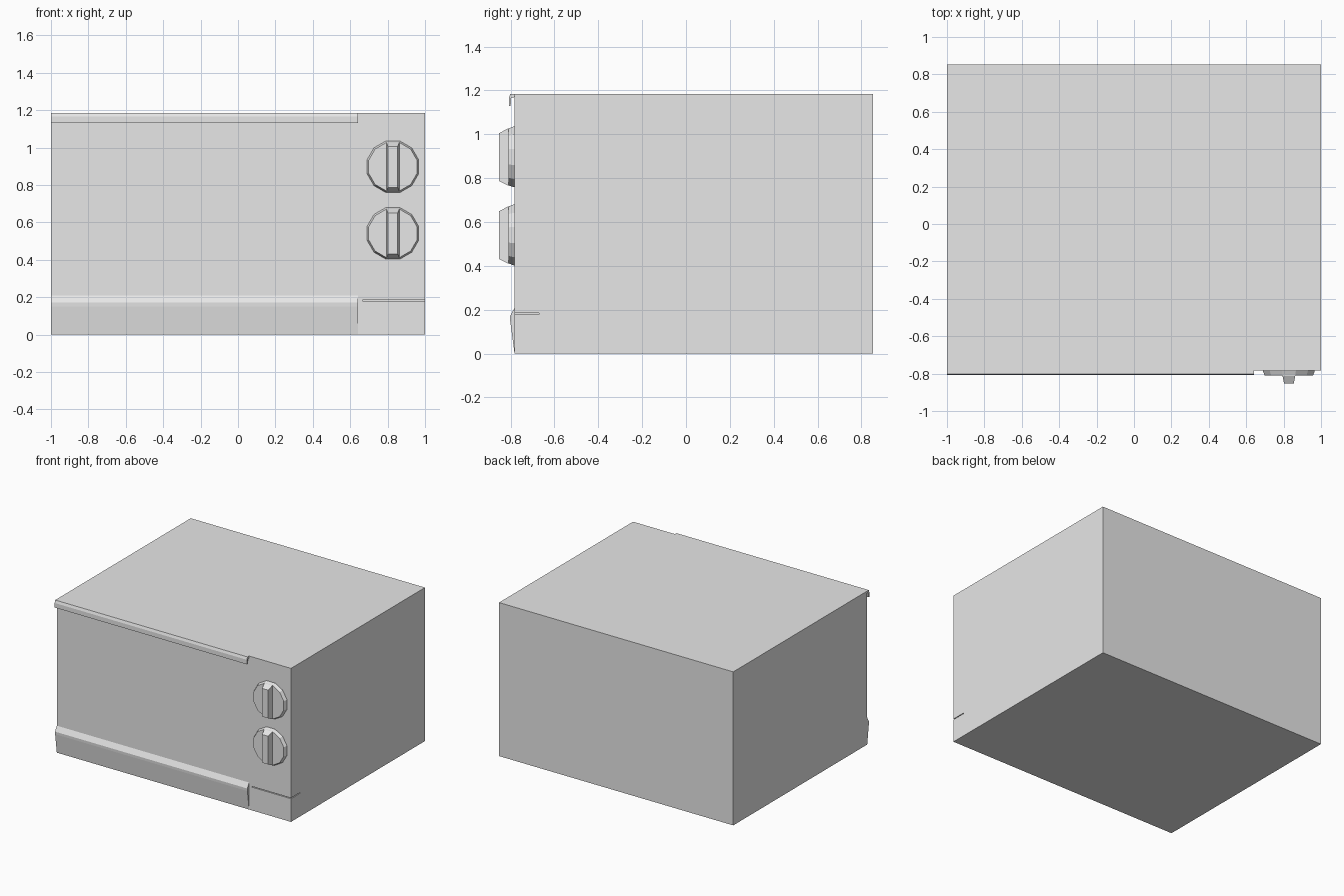
import bpy, bmesh, math

if "Cube" in bpy.data.objects:
    bpy.data.objects.remove(bpy.data.objects["Cube"])

grey = bpy.data.materials.new("light grey")
grey.use_nodes = True
grey.diffuse_color = (0.8, 0.8, 0.8, 1)
grey.node_tree.nodes["Principled BSDF"].inputs["Base Color"].default_value = grey.diffuse_color

FRONT, BACK, TOP = -0.782, 0.852, 1.185
DOOR_EDGE = 0.642


def make(name, bm):
    bmesh.ops.recalc_face_normals(bm, faces=bm.faces)
    mesh = bpy.data.meshes.new(name)
    bm.to_mesh(mesh)
    bm.free()
    mesh.materials.append(grey)
    obj = bpy.data.objects.new(name, mesh)
    bpy.context.collection.objects.link(obj)
    return obj


def loft(name, rings):
    """Join equal closed rings of points and cap both ends."""
    bm = bmesh.new()
    loops = [[bm.verts.new(p) for p in ring] for ring in rings]
    n = len(loops[0])
    for a, b in zip(loops, loops[1:]):
        for i in range(n):
            j = (i + 1) % n
            bm.faces.new((a[i], a[j], b[j], b[i]))
    bm.faces.new(loops[0])
    bm.faces.new(loops[-1])
    return make(name, bm)


def extrude_x(name, profile, x0, x1):
    return loft(name, [[(x, y, z) for y, z in profile] for x in (x0, x1)])


def rect(y0, y1, z0, z1):
    return [(y0, z0), (y1, z0), (y1, z1), (y0, z1)]


# Cabinet with a thin slit around its lower front corner
body = extrude_x("cabinet", rect(FRONT, BACK, 0, TOP), -1, 1)
slit = extrude_x("slit_cutter", rect(FRONT - 0.1, -0.67, 0.179, 0.185), 0.665, 1.1)
slit.hide_render = True
slit.hide_viewport = True
cut = body.modifiers.new("slit", "BOOLEAN")
cut.operation = "DIFFERENCE"
cut.solver = "EXACT"
cut.object = slit

# Door handle lip and lower rail
extrude_x("handle_lip", [(FRONT, TOP), (-0.801, TOP), (-0.808, 1.165), (-0.808, 1.13),
                         (-0.8, 1.13), (-0.797, 1.165), (FRONT, 1.17)], -1, DOOR_EDGE)
extrude_x("lower_rail", [(FRONT, 0.208), (-0.803, 0.17), (-0.802, 0.15), (FRONT, 0)],
          -1, DOOR_EDGE)


# Control knobs: twelve-sided dial with a tapered grip
def dial_ring(cx, cz, radius, y):
    angles = [math.radians(15 + 30 * i) for i in range(12)]
    return [(cx + radius * math.cos(a), y, cz + radius * math.sin(a)) for a in angles]


def grip_ring(cx, cz, w, low, high, y):
    return [(cx - w, y, cz - low), (cx + w, y, cz - low),
            (cx + w, y, cz + high), (cx - w, y, cz + high)]


for label, cz in (("upper", 0.897), ("lower", 0.541)):
    cx = 0.828
    loft(label + "_dial", [dial_ring(cx, cz, 0.143, FRONT),
                           dial_ring(cx, cz, 0.143, -0.787),
                           dial_ring(cx, cz, 0.134, -0.81)])
    loft(label + "_grip", [grip_ring(cx, cz, 0.037, 0.132, 0.132, -0.8),
                           grip_ring(cx, cz, 0.034, 0.13, 0.13, -0.812),
                           grip_ring(cx, cz, 0.026, 0.11, 0.108, -0.852)])
